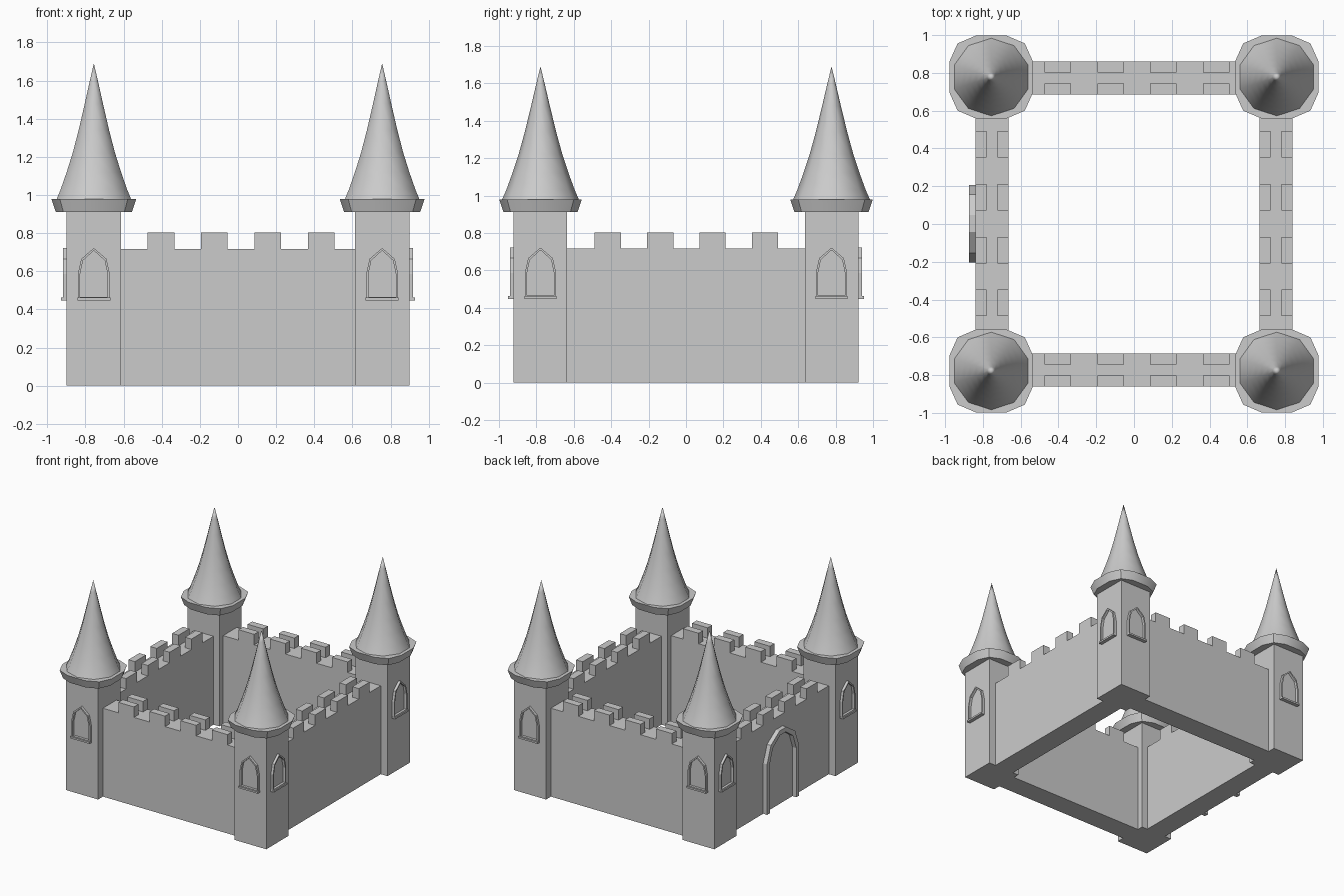
import bpy, bmesh
from math import radians, sin, cos, pi
from mathutils import Vector

if "Cube" in bpy.data.objects:
    bpy.data.objects.remove(bpy.data.objects["Cube"])

TX, TY = 0.756, 0.778          # tower centres
HW = 0.143                     # tower half width


def finish(name, bm, smooth=None):
    bmesh.ops.recalc_face_normals(bm, faces=bm.faces)
    me = bpy.data.meshes.new(name)
    bm.to_mesh(me)
    bm.free()
    ob = bpy.data.objects.new(name, me)
    bpy.context.collection.objects.link(ob)
    if smooth:
        bpy.ops.object.select_all(action='DESELECT')
        ob.select_set(True)
        bpy.context.view_layer.objects.active = ob
        bpy.ops.object.shade_smooth_by_angle(angle=radians(smooth))
    return ob


def add_box(bm, lo, hi):
    vs = bmesh.ops.create_cube(bm, size=1)['verts']
    lo, hi = Vector(lo), Vector(hi)
    for v in vs:
        v.co = (lo + hi) / 2 + v.co * (hi - lo)


def loft(name, rings, smooth):
    """Join stacked outlines; a one-point outline closes to a tip."""
    bm = bmesh.new()
    loops = [[bm.verts.new(p) for p in r] for r in rings]
    bm.faces.new(loops[0])
    for a, b in zip(loops, loops[1:]):
        n = len(a)
        for i in range(n):
            j = (i + 1) % n
            bm.faces.new((a[i], a[j], b[0]) if len(b) == 1 else (a[i], a[j], b[j], b[i]))
    if len(loops[-1]) > 1:
        bm.faces.new(loops[-1])
    return finish(name, bm, smooth)


def frame(bm, outer, inner, origin, u, n, depth, closed):
    """Raised border between two outlines on a wall facing n."""
    o, u, n = Vector(origin), Vector(u), Vector(n)
    put = lambda p, d: bm.verts.new(o + u * p[0] + Vector((0, 0, p[1])) + n * d)
    secs = [(put(a, -0.01), put(a, depth), put(b, depth), put(b, -0.01))
            for a, b in zip(outer, inner)]
    pairs = list(zip(secs, secs[1:]))
    if closed:
        pairs.append((secs[-1], secs[0]))
    else:
        bm.faces.new(secs[0])
        bm.faces.new(secs[-1])
    for a, b in pairs:
        for i in range(4):
            j = (i + 1) % 4
            bm.faces.new((a[i], a[j], b[j], b[i]))


# Tower parts
collar = [(.08, .22), (-.08, .22), (-.178, .178), (-.222, .08), (-.222, -.08), (-.178, -.178),
          (-.08, -.22), (.08, -.22), (.178, -.178), (.222, -.08), (.222, .08), (.178, .178)]
spire = [(.97, .209), (1.03, .183), (1.12, .15), (1.22, .117), (1.34, .084), (1.48, .05), (1.6, .022)]
win_out = [(-.084, .452), (-.084, .585), (-.066, .665), (0, .722), (.066, .665), (.084, .585), (.084, .452)]
win_in = [(x * .86, .587 + (z - .587) * .9) for x, z in win_out]

for sx in (-1, 1):
    for sy in (-1, 1):
        cx, cy = sx * TX, sy * TY
        tag = ("right" if sx > 0 else "left") + ("_back" if sy > 0 else "_front")
        bm = bmesh.new()
        add_box(bm, (cx - HW, cy - HW, 0), (cx + HW, cy + HW, .95))
        finish("tower_" + tag, bm)
        loft("tower_collar_" + tag,
             [[(cx + x * s, cy + y * s, z) for x, y in collar] for s, z in ((.9, .912), (1, .978))], 30)
        rings = [[(cx + r * sin(i * pi / 5), cy + r * cos(i * pi / 5), z) for i in range(10)]
                 for z, r in spire]
        loft("spire_" + tag, rings + [[(cx, cy, 1.69)]], 40)
        # window borders and sills on the two outer faces
        bm = bmesh.new()
        frame(bm, win_out, win_in, (cx, cy + sy * HW, 0), (1, 0, 0), (0, sy, 0), .02, True)
        frame(bm, win_out, win_in, (cx + sx * HW, cy, 0), (0, 1, 0), (sx, 0, 0), .02, True)
        ys = sorted((cy + sy * (HW - .01), cy + sy * (HW + .03)))
        xs = sorted((cx + sx * (HW - .01), cx + sx * (HW + .03)))
        add_box(bm, (cx - .086, ys[0], .448), (cx + .086, ys[1], .462))
        add_box(bm, (xs[0], cy - .086, .448), (xs[1], cy + .086, .462))
        finish("windows_" + tag, bm)

# Walls with a double row of battlements
T, M, TOP, CREN = .087, .058, .718, .803
for s in (-1, 1):
    for along_x in (True, False):
        c = s * (.772 if along_x else .752)
        half = .63 if along_x else .65
        shift = .016 if along_x else .002

        def block(bm, a0, a1, b0, b1, z0, z1):
            if along_x:
                add_box(bm, (a0, b0, z0), (a1, b1, z1))
            else:
                add_box(bm, (b0, a0, z0), (b1, a1, z1))

        bm = bmesh.new()
        block(bm, -half, half, c - T, c + T, 0, TOP)
        side = (("front", "back") if along_x else ("left", "right"))[s > 0]
        finish("wall_" + side, bm)
        bm = bmesh.new()
        for k in range(4):
            m = (k - 1.5) * .28 + shift
            for b in (c - T, c + T - M):
                block(bm, m - .07, m + .07, b, b + M, TOP, CREN)
        finish("battlements_" + side, bm)

# Arched door border on the left wall
half_arch = [(.205, 0), (.205, .41), (.155, .545), (.045, .62)]
half_in = [(.17, 0), (.17, .4), (.13, .515), (.036, .583)]
mirror = lambda h: h + [(-x, z) for x, z in reversed(h)]
bm = bmesh.new()
frame(bm, mirror(half_arch), mirror(half_in), (-.839, .002, 0), (0, 1, 0), (-1, 0, 0), .035, False)
finish("door_frame", bm)
